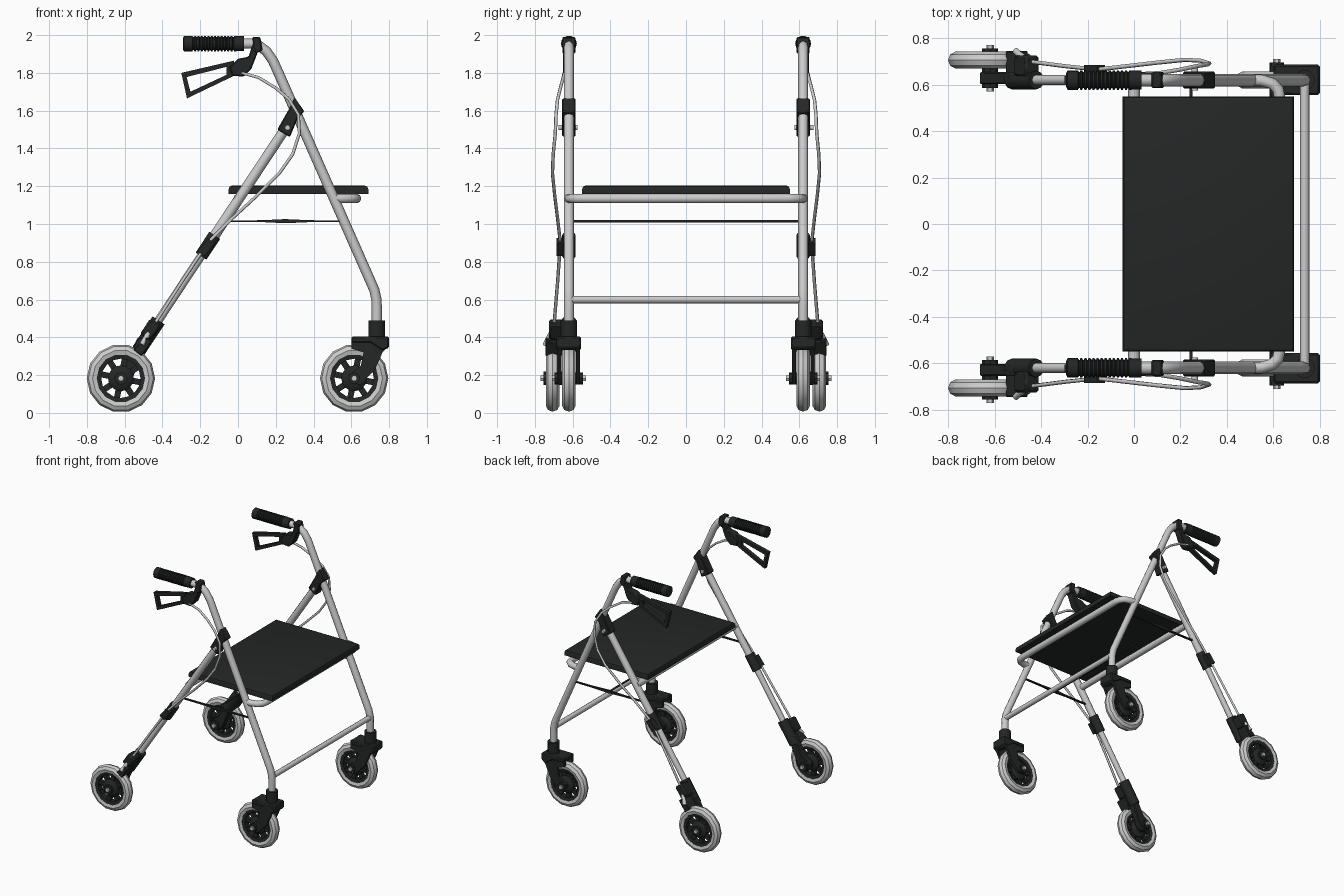
import bpy, bmesh, math
from mathutils import Vector, Matrix

if "Cube" in bpy.data.objects:
    bpy.data.objects.remove(bpy.data.objects["Cube"])

black = bpy.data.materials.new("black_plastic")
black.diffuse_color = (0.018, 0.02, 0.02, 1)
black.use_nodes = True
black.node_tree.nodes["Principled BSDF"].inputs["Base Color"].default_value = black.diffuse_color


def finish(name, bm, mat=None, angle=40):
    bmesh.ops.recalc_face_normals(bm, faces=bm.faces)
    me = bpy.data.meshes.new(name)
    bm.to_mesh(me)
    bm.free()
    for p in me.polygons:
        p.use_smooth = True
    me.set_sharp_from_angle(angle=math.radians(angle))
    if mat:
        me.materials.append(mat)
    ob = bpy.data.objects.new(name, me)
    bpy.context.collection.objects.link(ob)
    return ob


def tube(name, pts, r, mat=None, res=2):
    cu = bpy.data.curves.new(name, 'CURVE')
    cu.dimensions = '3D'
    cu.bevel_depth = r
    cu.bevel_resolution = res
    cu.use_fill_caps = True
    sp = cu.splines.new('POLY')
    sp.points.add(len(pts) - 1)
    for p, co in zip(sp.points, pts):
        p.co = (*co, 1)
    if mat:
        cu.materials.append(mat)
    ob = bpy.data.objects.new(name, cu)
    bpy.context.collection.objects.link(ob)
    return ob


def lathe(name, profile, loc, axis, steps=12, mat=None, closed=False):
    """Revolve (radius, height) points about an axis through loc."""
    bm = bmesh.new()
    m = Matrix.Translation(loc) @ Vector(axis).to_track_quat('Z', 'Y').to_matrix().to_4x4()
    rings = []
    for r, h in profile:
        rings.append([bm.verts.new(m @ Vector((r * math.cos(a), r * math.sin(a), h)))
                      for a in (2 * math.pi * i / steps for i in range(steps))])
    n = len(rings)
    for k in range(n if closed else n - 1):
        a, b = rings[k], rings[(k + 1) % n]
        for i in range(steps):
            j = (i + 1) % steps
            bm.faces.new((a[i], a[j], b[j], b[i]))
    if not closed:
        bm.faces.new(rings[0])
        bm.faces.new(rings[-1])
    return finish(name, bm, mat)


def plate(name, pts, y0, y1, mat=black, bevel=0.0):
    """Extrude an x-z outline from y0 to y1."""
    bm = bmesh.new()
    f = bm.faces.new([bm.verts.new((x, y0, z)) for x, z in pts])
    ext = bmesh.ops.extrude_face_region(bm, geom=[f])
    vs = [v for v in ext['geom'] if isinstance(v, bmesh.types.BMVert)]
    bmesh.ops.translate(bm, verts=vs, vec=(0, y1 - y0, 0))
    ob = finish(name, bm, mat, 30)
    if bevel:
        b = ob.modifiers.new("bevel", 'BEVEL')
        b.width = bevel
        b.segments = 1
    return ob


def rod(name, a, b, r, mat=None, steps=10):
    a, b = Vector(a), Vector(b)
    return lathe(name, [(r, 0), (r, (b - a).length)], a, b - a, steps, mat)


def wheel(name, x, y):
    c = Vector((x, y, 0.183))
    ax = (0, 1, 0)
    # tyre
    lathe(name + "_tyre", [(0.128, -0.03), (0.15, -0.036), (0.172, -0.024), (0.181, 0),
                           (0.172, 0.024), (0.15, 0.036), (0.128, 0.03)], c, ax, 14, None, True)
    # rim, hub disc and spokes
    lathe(name + "_rim", [(0.104, -0.024), (0.132, -0.03), (0.132, 0.03), (0.104, 0.024)],
          c, ax, 16, black, True)
    lathe(name + "_hub", [(0.045, -0.034), (0.068, -0.016), (0.068, 0.016), (0.045, 0.034)],
          c, ax, 16, black)
    bm = bmesh.new()
    for i in range(8):
        m = (Matrix.Translation(c) @ Matrix.Rotation(i * math.pi / 4 + 0.2, 4, 'Y')
             @ Matrix.Translation((0.086, 0, 0)) @ Matrix.Diagonal((0.06, 0.03, 0.032, 1)))
        bmesh.ops.create_cube(bm, size=1, matrix=m)
    finish(name + "_spokes", bm, black)


def leg(z):          # x of the rear leg centre line at height z
    return 0.30 + (z - 1.58) * 0.661


Y = 0.62
for s, side in ((1, "left"), (-1, "right")):
    def P(x, z, y=Y):
        return (x, s * y, z)

    # frame tubes
    tube("front_leg_" + side, [P(-0.27, 1.955), P(0.07, 1.955), P(0.11, 1.945), P(0.15, 1.915),
         P(0.185, 1.865), P(0.21, 1.81), P(0.70, 0.70), P(0.722, 0.65), P(0.733, 0.60),
         P(0.735, 0.55), P(0.735, 0.44)], 0.027)
    tube("rear_leg_" + side, [P(leg(1.6), 1.6), P(leg(0.85), 0.85)], 0.027)
    tube("rear_leg_lower_" + side, [P(leg(0.9), 0.9), P(leg(0.36), 0.36)], 0.022)

    # ribbed hand grip
    prof = [(0.03, 0), (0.042, 0.006), (0.042, 0.05)]
    for i in range(13):
        h = 0.055 + i * 0.0175
        prof += [(0.035, h), (0.035, h + 0.004), (0.042, h + 0.006), (0.042, h + 0.014)]
    prof += [(0.04, 0.30), (0.04, 0.325), (0.028, 0.325)]
    lathe("grip_" + side, prof, P(-0.292, 1.955), (1, 0, 0), 14, black)

    # brake lever: mount and looped handle
    plate("lever_mount_" + side, [(0.09, 1.985), (0.12, 1.975), (0.105, 1.91), (0.07, 1.82),
          (0.03, 1.78), (-0.03, 1.785), (-0.045, 1.83), (0.0, 1.875), (0.055, 1.885)],
          s * 0.592, s * 0.652, black, 0.006)
    plate("lever_collar_" + side, [(0.075, 1.99), (0.118, 1.99), (0.13, 1.92), (0.09, 1.90)],
          s * 0.585, s * 0.655, black, 0.006)
    loop = [(-0.02, 1.865), (-0.30, 1.80), (-0.27, 1.665), (-0.02, 1.785)]
    hole = [(-0.06, 1.832), (-0.272, 1.778), (-0.252, 1.70), (-0.06, 1.79)]
    bm = bmesh.new()
    L = [[bm.verts.new(P(x, z, y)) for x, z in pts]
         for pts, y in ((loop, 0.605), (loop, 0.637), (hole, 0.637), (hole, 0.605))]
    for k in range(4):
        for i in range(4):
            j = (i + 1) % 4
            a, b = L[k], L[(k + 1) % 4]
            bm.faces.new((a[i], a[j], b[j], b[i]))
    finish("brake_lever_" + side, bm, black, 30)

    # brake cable
    tube("brake_cable_" + side, [P(0.02, 1.80, 0.645), P(0.11, 1.775, 0.65), P(0.20, 1.72, 0.665),
         P(0.27, 1.66, 0.68), P(0.32, 1.58, 0.688), P(0.325, 1.48, 0.692), P(0.29, 1.37, 0.703),
         P(0.22, 1.27, 0.707), P(0.10, 1.15, 0.695), P(-0.03, 1.03, 0.68), P(-0.16, 0.90, 0.665),
         P(-0.30, 0.69, 0.68), P(-0.455, 0.45, 0.70)], 0.009, None, 1)

    # hinge bracket joining the legs
    plate("hinge_bracket_" + side, [(0.30, 1.67), (0.352, 1.595), (0.318, 1.565), (0.275, 1.46),
          (0.208, 1.50), (0.265, 1.60)], s * 0.584, s * 0.656, black, 0.006)
    rod("hinge_bolt_" + side, P(0.262, 1.51, 0.575), P(0.262, 1.51, 0.675), 0.014)

    # height clamp on the rear leg
    rod("height_clamp_" + side, P(leg(0.94), 0.94), P(leg(0.83), 0.83), 0.036, black)
    plate("clamp_knob_" + side, [(-0.16, 0.925), (-0.125, 0.90), (-0.175, 0.83), (-0.215, 0.855)],
          s * 0.63, s * 0.685)

    # rear wheel, arm and brake shoe
    rod("rear_socket_" + side, P(leg(0.49), 0.49), P(leg(0.33), 0.33), 0.04, black)
    plate("rear_arm_" + side, [(-0.46, 0.41), (-0.53, 0.40), (-0.60, 0.26), (-0.665, 0.21),
          (-0.655, 0.15), (-0.60, 0.14), (-0.56, 0.18), (-0.50, 0.32)],
          s * 0.602, s * 0.655, black, 0.006)
    plate("brake_housing_" + side, [(-0.465, 0.50), (-0.405, 0.465), (-0.46, 0.385), (-0.52, 0.415)],
          s * 0.635, s * 0.725, black, 0.01)
    plate("brake_shoe_" + side, [(-0.485, 0.40), (-0.455, 0.38), (-0.51, 0.30), (-0.555, 0.335)],
          s * 0.65, s * 0.745, black, 0.005)
    rod("brake_adjuster_" + side, P(-0.475, 0.42, 0.715), P(-0.51, 0.36, 0.745), 0.014)
    wheel("rear_wheel_" + side, -0.62, s * 0.706)
    rod("rear_axle_" + side, P(-0.62, 0.183, 0.585), P(-0.62, 0.183, 0.755), 0.035, black, 8)
    rod("rear_axle_bolt_" + side, P(-0.62, 0.183, 0.57), P(-0.62, 0.183, 0.77), 0.016, None, 6)

    # front caster: stem, crown and two fork blades
    rod("caster_stem_" + side, P(0.735, 0.385), P(0.735, 0.49), 0.044, black, 12)
    plate("caster_crown_" + side, [(0.60, 0.405), (0.80, 0.405), (0.80, 0.345), (0.765, 0.33),
          (0.745, 0.34), (0.70, 0.37), (0.60, 0.37)], s * 0.556, s * 0.686, black, 0.008)
    blade = [(0.60, 0.40), (0.79, 0.40), (0.785, 0.34), (0.765, 0.32), (0.725, 0.23),
             (0.65, 0.15), (0.595, 0.155), (0.585, 0.20), (0.65, 0.25), (0.665, 0.32), (0.60, 0.34)]
    for n, (a, b) in enumerate(((0.56, 0.582), (0.659, 0.681))):
        plate("fork_blade_%s_%d" % (side, n), blade, s * a, s * b)
    wheel("front_wheel_" + side, 0.615, s * 0.62)
    rod("front_axle_" + side, P(0.615, 0.183, 0.545), P(0.615, 0.183, 0.695), 0.032, black, 8)
    rod("front_axle_bolt_" + side, P(0.615, 0.183, 0.53), P(0.615, 0.183, 0.71), 0.016, None, 6)

    # folding side brace under the seat
    plate("side_brace_" + side, [(-0.07, 1.019), (0.13, 1.02), (0.25, 1.026), (0.38, 1.02),
          (0.54, 1.019), (0.54, 1.011), (0.38, 1.01), (0.25, 1.004), (0.13, 1.01), (-0.07, 1.011)],
          s * 0.612, s * 0.628)

# seat with chamfered upper edge
bm = bmesh.new()
bmesh.ops.create_cube(bm, size=1, matrix=Matrix.Translation((0.32, 0, 1.182))
                      @ Matrix.Diagonal((0.74, 1.10, 0.044, 1)))
top = [e for e in bm.edges if all(v.co.z > 1.19 for v in e.verts)]
bmesh.ops.bevel(bm, geom=top, offset=0.02, segments=2, profile=0.5, affect='EDGES')
finish("seat", bm, black, 30)

# seat supports and cross bars
half = [(0.50, 0.62), (0.55, 0.618), (0.595, 0.605), (0.62, 0.58), (0.628, 0.54)]
tube("seat_front_support", [(x, y, 1.135) for x, y in half]
     + [(x, -y, 1.135) for x, y in reversed(half)], 0.025)
tube("seat_rear_support", [(0.0, 0.63, 1.135), (0.0, -0.63, 1.135)], 0.025)
tube("lower_cross_bar", [(0.735, 0.62, 0.6), (0.735, -0.62, 0.6)], 0.02)
tube("brace_cross_rod", [(0.245, 0.62, 1.015), (0.245, -0.62, 1.015)], 0.007, black, 1)
